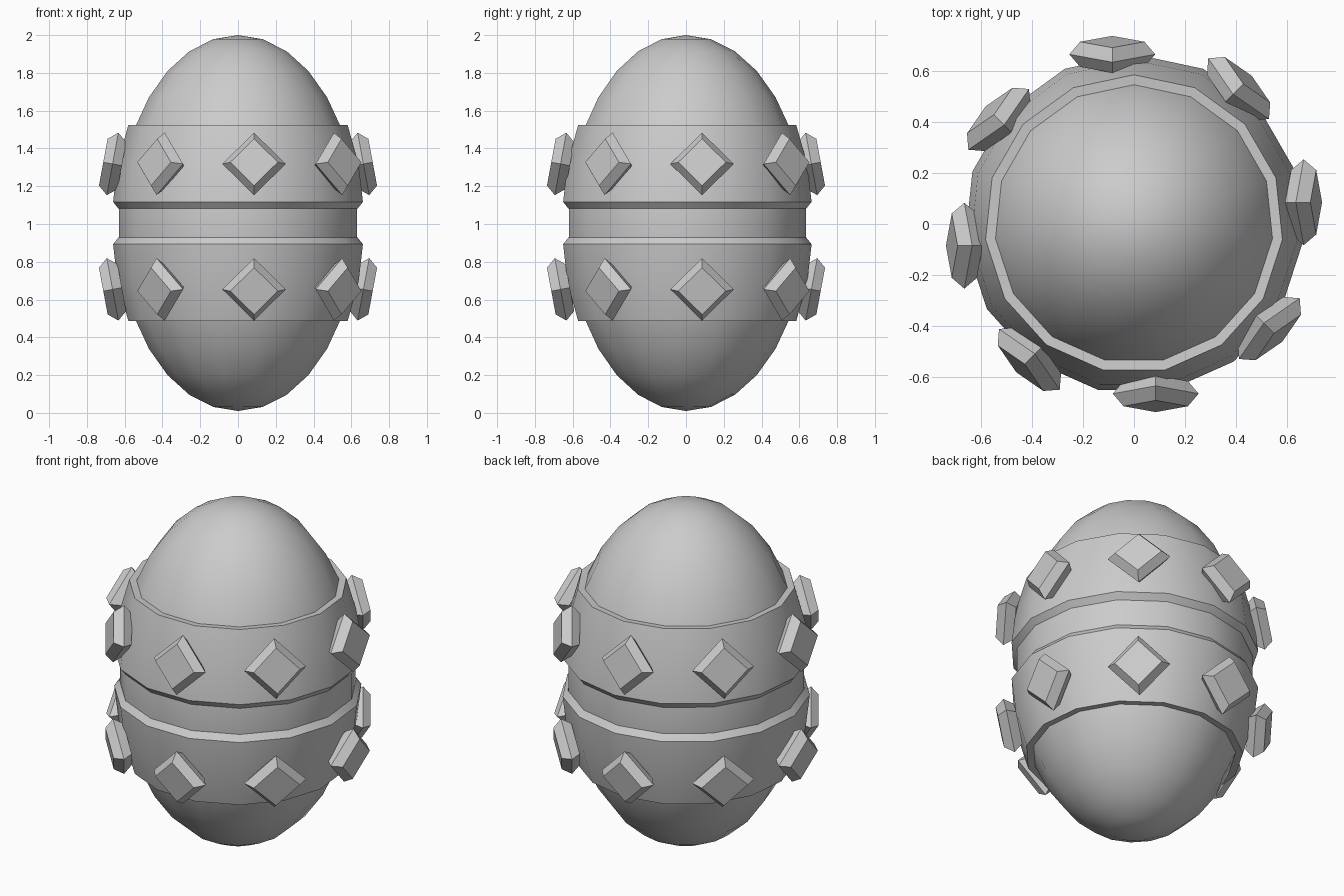
import bpy, bmesh
from math import sin, cos, pi, radians
from mathutils import Matrix, Vector

if "Cube" in bpy.data.objects:
    bpy.data.objects.remove(bpy.data.objects["Cube"])

SEGS = 15
R, H, CZ = 0.638, 0.995, 1.005      # egg radius, half height, centre height


def new_object(name, bm, smooth):
    bmesh.ops.recalc_face_normals(bm, faces=bm.faces)
    me = bpy.data.meshes.new(name)
    bm.to_mesh(me)
    bm.free()
    ob = bpy.data.objects.new(name, me)
    bpy.context.collection.objects.link(ob)
    if smooth:
        bpy.ops.object.select_all(action='DESELECT')
        bpy.context.view_layer.objects.active = ob
        ob.select_set(True)
        bpy.ops.object.shade_smooth_by_angle(angle=radians(35))
    return ob


def lathe(name, profile, closed=False):
    """Revolve (radius, z) points; radius 0 makes a pole."""
    bm = bmesh.new()
    rings = []
    for r, z in profile:
        if r < 1e-5:
            rings.append([bm.verts.new((0, 0, z))] * SEGS)
        else:
            rings.append([bm.verts.new((r * cos(a), r * sin(a), z))
                          for a in (pi / 2 + 2 * pi * i / SEGS for i in range(SEGS))])
    pairs = list(zip(rings, rings[1:]))
    if closed:
        pairs.append((rings[-1], rings[0]))
    for a, b in pairs:
        for i in range(SEGS):
            j = (i + 1) % SEGS
            bm.faces.new(list(dict.fromkeys((a[i], a[j], b[j], b[i]))))
    return new_object(name, bm, True)


# Egg body: stretched sphere with 15 rings
lathe("egg_body", [(R * sin(pi * k / 15), CZ + H * cos(pi * k / 15)) for k in range(16)])

# Raised bands above and below the middle groove
band = [(0.545, 0.515), (0.584, 0.518), (0.642, 0.312), (0.665, 0.112),
        (0.637, 0.077), (0.60, 0.15)]
for name, s in (("upper_band", 1), ("lower_band", -1)):
    lathe(name, [(r, CZ + s * z) for r, z in band], closed=True)


def gem(name, angle, z, tilt):
    """Diamond stud, chamfered front and back, facing -y before turning."""
    bm = bmesh.new()
    rings = []
    for depth, d in ((-0.05, 0.126), (0, 0.168), (0.05, 0.126)):
        rings.append([bm.verts.new((d * cos(k * pi / 2), depth, d * sin(k * pi / 2)))
                      for k in range(4)])
    for a, b in zip(rings, rings[1:]):
        for i in range(4):
            j = (i + 1) % 4
            bm.faces.new((a[i], a[j], b[j], b[i]))
    bm.faces.new(rings[0])
    bm.faces.new(rings[-1])
    m = (Matrix.Rotation(angle, 4, 'Z') @ Matrix.Translation(Vector((0.085, -0.664, z)))
         @ Matrix.Rotation(tilt, 4, 'X'))
    bm.transform(m)
    return new_object(name, bm, False)


# Two rings of eight studs
for i in range(8):
    gem(f"upper_stud_{i + 1}", i * pi / 4, 1.318, radians(-10.5))
    gem(f"lower_stud_{i + 1}", i * pi / 4, 0.654, radians(10.5))
